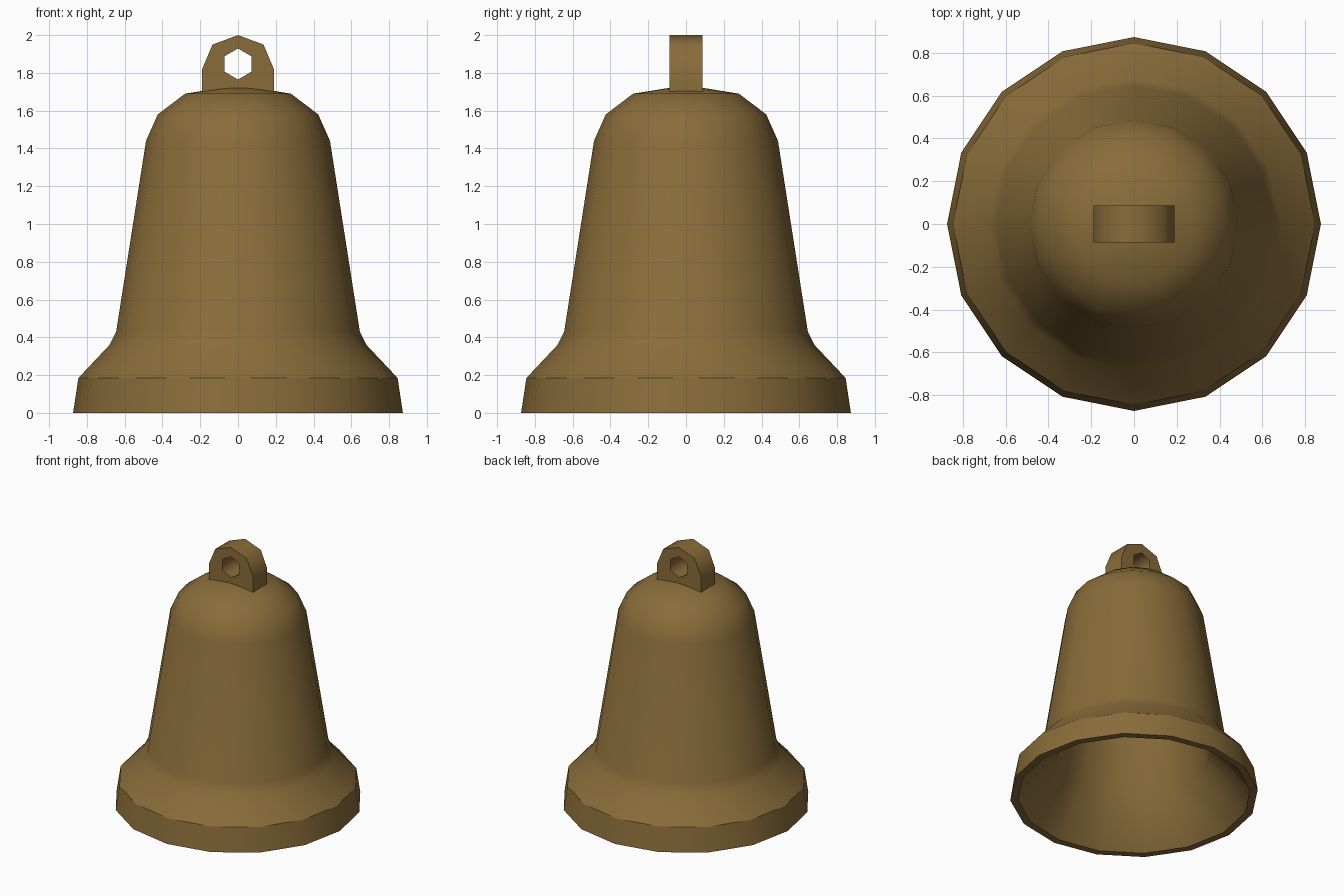
import bpy, bmesh, math
from mathutils import Vector

cube = bpy.data.objects.get("Cube")
if cube:
    bpy.data.objects.remove(cube, do_unlink=True)

# Aged bronze
bronze = bpy.data.materials.new("aged_bronze")
bronze.use_nodes = True
color = (0.25, 0.15, 0.042, 1)
bronze.diffuse_color = color
bsdf = bronze.node_tree.nodes["Principled BSDF"]
bsdf.inputs["Base Color"].default_value = color


def make_object(name, bm, smooth_angle):
    mesh = bpy.data.meshes.new(name)
    bmesh.ops.recalc_face_normals(bm, faces=bm.faces[:])
    bm.to_mesh(mesh)
    bm.free()
    mesh.materials.append(bronze)
    obj = bpy.data.objects.new(name, mesh)
    bpy.context.collection.objects.link(obj)
    bpy.ops.object.select_all(action="DESELECT")
    obj.select_set(True)
    bpy.context.view_layer.objects.active = obj
    bpy.ops.object.shade_smooth_by_angle(angle=math.radians(smooth_angle))


def add_path(bm, points, closed):
    """Edges through (x, z) points on the front plane."""
    verts = [bm.verts.new((x, 0, z)) for x, z in points]
    ends = verts[1:] + verts[:1] if closed else verts[1:]
    return [bm.edges.new(pair) for pair in zip(verts, ends)]


# Bell body: hollow lathe, outer wall down from the crown, then the thick inner wall
outer = [(0, 1.735), (.28, 1.69), (.425, 1.58), (.487, 1.44),
         (.645, .43), (.68, .36), (.845, .185), (.873, 0)]
inner = [(.82, 0), (.54, .33), (.40, 1.40), (.36, 1.50), (.24, 1.59), (0, 1.63)]
bm = bmesh.new()
add_path(bm, outer + inner, False)
bmesh.ops.spin(bm, geom=bm.verts[:] + bm.edges[:], cent=(0, 0, 0),
               axis=(0, 0, 1), angle=math.tau, steps=16)
bmesh.ops.remove_doubles(bm, verts=bm.verts[:], dist=.001)
make_object("bell_body", bm, 33.5)

# Hanging loop: arched plate with a hexagonal hole
half = [(.19, 1.70), (.19, 1.82), (.135, 1.95)]
arch = half + [(0, 2)] + [(-x, z) for x, z in reversed(half)]
hole = [(.082 * math.sin(i * math.pi / 3), 1.847 + .082 * math.cos(i * math.pi / 3))
        for i in range(6)]
bm = bmesh.new()
edges = add_path(bm, arch, True) + add_path(bm, hole, True)
bmesh.ops.triangle_fill(bm, edges=edges, use_beauty=True, normal=Vector((0, -1, 0)))
bmesh.ops.translate(bm, verts=bm.verts[:], vec=(0, -.087, 0))
ext = bmesh.ops.extrude_face_region(bm, geom=bm.faces[:], use_keep_orig=True)
bmesh.ops.translate(bm, vec=(0, .174, 0),
                    verts=[g for g in ext["geom"] if isinstance(g, bmesh.types.BMVert)])
make_object("hanging_loop", bm, 65)
